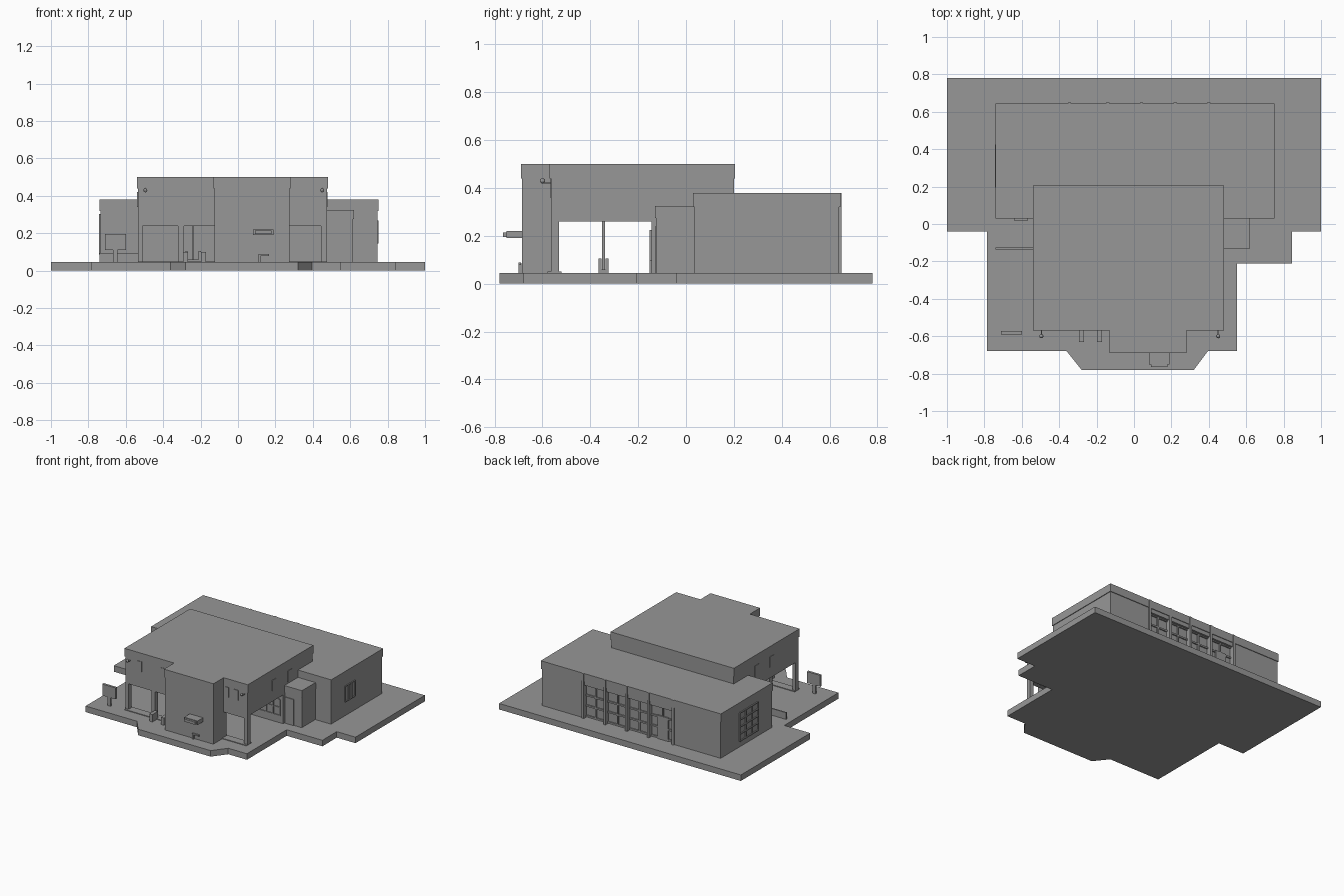
import bpy
import bmesh

cube = bpy.data.objects.get("Cube")
if cube:
    bpy.data.objects.remove(cube, do_unlink=True)

GREY = (0.31, 0.31, 0.31, 1)
mat = bpy.data.materials.new("plain_grey")
mat.use_nodes = True
mat.diffuse_color = GREY
mat.node_tree.nodes["Principled BSDF"].inputs["Base Color"].default_value = GREY


def finish(name, bm):
    bmesh.ops.recalc_face_normals(bm, faces=bm.faces)
    mesh = bpy.data.meshes.new(name)
    bm.to_mesh(mesh)
    bm.free()
    mesh.materials.append(mat)
    obj = bpy.data.objects.new(name, mesh)
    bpy.context.collection.objects.link(obj)
    return obj


def prism(name, outline, z0, z1):
    """Extrude a ground outline between two heights."""
    bm = bmesh.new()
    face = bm.faces.new([bm.verts.new((x, y, z0)) for x, y in outline])
    top = bmesh.ops.extrude_face_region(bm, geom=[face])["geom"]
    verts = [v for v in top if isinstance(v, bmesh.types.BMVert)]
    bmesh.ops.translate(bm, verts=verts, vec=(0, 0, z1 - z0))
    return finish(name, bm)


def box(name, x0, x1, y0, y1, z0, z1):
    return prism(name, [(x0, y0), (x1, y0), (x1, y1), (x0, y1)], z0, z1)


def bars(name, plane, axis, a0, a1, z0, z1, cols, rows, t=0.008, d=0.006):
    """Window grid of thin bars standing on a wall plane."""
    def bar(u0, u1, w0, w1):
        if axis == "x":
            box(name, u0, u1, plane - d, plane + d, w0, w1)
        else:
            box(name, plane - d, plane + d, u0, u1, w0, w1)
    for i in range(cols + 1):
        u = a0 + (a1 - a0) * i / cols
        bar(u - t / 2, u + t / 2, z0, z1)
    for j in range(rows + 1):
        w = z0 + (z1 - z0) * j / rows
        bar(a0, a1, w - t / 2, w + t / 2)


G = 0.045  # ground level on the slab

# Base slab
prism("base_slab", [(-1, 0.78), (-1, -0.04), (-0.785, -0.04), (-0.785, -0.68),
                    (-0.36, -0.68), (-0.28, -0.78), (0.32, -0.78), (0.395, -0.68),
                    (0.55, -0.68), (0.55, -0.21), (0.845, -0.21), (0.845, -0.04),
                    (1, -0.04), (1, 0.78)], 0, G)

# Rear hall with roof band and a recessed glazed bay in its back wall
box("rear_hall", -0.735, 0.745, 0.035, 0.615, G, 0.32)
box("rear_roof_band", -0.74, 0.75, 0.03, 0.645, 0.32, 0.38)
box("back_wall_left", 0.4, 0.745, 0.61, 0.64, G, 0.32)
box("back_wall_right", -0.735, -0.35, 0.61, 0.64, G, 0.32)
box("back_wall_header", -0.35, 0.4, 0.61, 0.64, 0.29, 0.32)
piers = [-0.345, -0.14, 0.04, 0.22, 0.4]
for x in piers:
    box("back_pier", x - 0.009, x + 0.009, 0.61, 0.65, G, 0.38)
for x0, x1 in zip(piers, piers[1:]):
    bars("back_window_bars", 0.618, "x", x0, x1, G + 0.01, 0.288, 2, 3, t=0.012)
box("back_door", -0.29, -0.2, 0.61, 0.625, G, 0.22)
bars("left_window_bars", -0.737, "y", 0.2, 0.42, 0.09, 0.3, 3, 4)
bars("right_window_bars", 0.745, "y", 0.2, 0.315, 0.15, 0.265, 3, 1)

# Upper storey and projecting front block
box("upper_storey", -0.535, 0.475, -0.565, 0.2, 0.26, 0.44)
box("front_block", -0.125, 0.275, -0.685, -0.53, G, 0.44)
prism("upper_roof_band", [(-0.54, 0.205), (-0.54, -0.57), (-0.13, -0.57), (-0.13, -0.69),
                          (0.28, -0.69), (0.28, -0.57), (0.48, -0.57), (0.48, 0.205)],
      0.44, 0.5)

# Ground floor core behind the open passage, with window strips
box("core", -0.535, 0.475, -0.145, 0.04, G, 0.26)
for x0, x1 in ((-0.5, -0.32), (0.28, 0.45)):
    bars("core_window_bars", -0.146, "x", x0, x1, 0.1, 0.22, 3, 2)
bars("core_door_frame", -0.146, "x", -0.27, -0.15, G, 0.22, 2, 1)

# Front columns and lintels of the passage
for x0, x1 in ((-0.535, -0.51), (-0.32, -0.29), (0.445, 0.475)):
    box("front_column", x0, x1, -0.565, -0.53, G, 0.26)
for x0, x1 in ((-0.535, -0.125), (0.275, 0.475)):
    box("front_lintel", x0, x1, -0.565, -0.53, 0.24, 0.262)
    box("front_curb", x0, x1, -0.58, -0.52, G, 0.05)

# Passage post with guards
box("passage_post", -0.246, -0.234, -0.351, -0.339, G, 0.26)
for dx in (-0.035, 0.035):
    for dy in (-0.014, 0.014):
        box("post_guard", -0.24 + dx - 0.006, -0.24 + dx + 0.006,
            -0.345 + dy - 0.006, -0.345 + dy + 0.006, G, 0.105)
box("guard_base", -0.28, -0.2, -0.365, -0.325, G, 0.06)

# Side annex with its own roof band, and a flush door
box("side_annex", 0.47, 0.615, -0.125, 0.04, G, 0.275)
box("annex_roof_band", 0.47, 0.62, -0.13, 0.04, 0.275, 0.325)
box("annex_door", 0.485, 0.55, -0.13, -0.12, G, 0.24)

# Low garden wall on the other side
box("low_wall", -0.74, -0.535, -0.135, -0.125, G, 0.095)
box("side_door_sill", -0.64, -0.57, 0.015, 0.04, G, 0.06)

# Front block details: tray ledge and a small ground pipe
box("ledge", 0.08, 0.19, -0.75, -0.68, 0.19, 0.22)
box("ledge_lip", 0.09, 0.18, -0.765, -0.75, 0.195, 0.215)
box("ground_pipe", 0.11, 0.12, -0.7, -0.68, G, 0.085)
box("pipe_arm", 0.11, 0.165, -0.7, -0.69, 0.078, 0.088)

# Step cheeks by the front entrance
for x in (-0.28, -0.185):
    box("step_cheek", x - 0.013, x + 0.013, -0.63, -0.565, G, 0.1)

# Slim upper window plates
for x0, x1 in ((-0.44, -0.4), (-0.24, -0.195), (0.285, 0.32), (0.36, 0.4)):
    box("front_slot_window", x0, x1, -0.569, -0.56, 0.36, 0.435)
for y in (-0.25, -0.07):
    box("left_slot_window", -0.539, -0.53, y - 0.025, y + 0.025, 0.34, 0.42)
    box("right_slot_window", 0.47, 0.479, y - 0.025, y + 0.025, 0.34, 0.42)

# Wall lamps
for x in (-0.495, 0.45):
    box("lamp_arm", x - 0.003, x + 0.003, -0.6, -0.56, 0.418, 0.424)
    bm = bmesh.new()
    bmesh.ops.create_uvsphere(bm, u_segments=10, v_segments=6, radius=0.011)
    bmesh.ops.translate(bm, verts=bm.verts, vec=(x, -0.6, 0.43))
    finish("lamp_globe", bm)

# Freestanding sign board
box("sign_board", -0.71, -0.6, -0.59, -0.572, 0.11, 0.195)
box("sign_post", -0.668, -0.644, -0.588, -0.574, G, 0.11)
